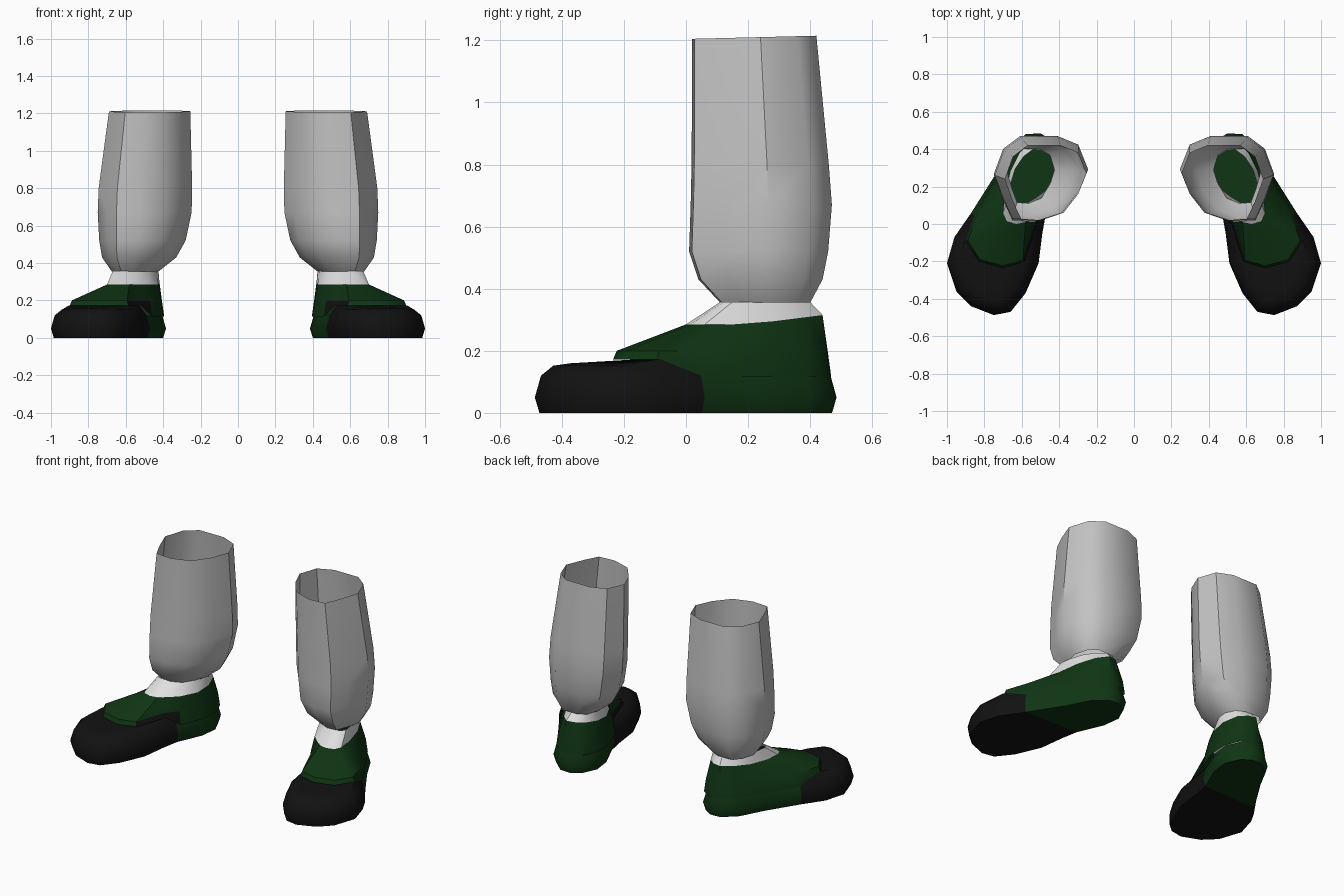
import bpy, bmesh, math
from mathutils import Vector

if "Cube" in bpy.data.objects:
    bpy.data.objects.remove(bpy.data.objects["Cube"])


def material(name, r, g, b):
    m = bpy.data.materials.new(name)
    m.use_nodes = True
    m.diffuse_color = (r, g, b, 1)
    bsdf = m.node_tree.nodes["Principled BSDF"]
    bsdf.inputs["Base Color"].default_value = (r, g, b, 1)
    bsdf.inputs["Roughness"].default_value = 0.9
    return m


GREY = material("trouser grey", 0.54, 0.54, 0.54)
WHITE = material("sock white", 0.74, 0.74, 0.74)
GREEN = material("shoe green", 0.005, 0.036, 0.007)
BLACK = material("shoe black", 0.006, 0.006, 0.006)


def inset(outline, d):
    """Move a clockwise outline inwards by d."""
    out = []
    n = len(outline)
    for i, p in enumerate(outline):
        t = Vector(outline[(i + 1) % n]) - Vector(outline[i - 1])
        t.normalize()
        out.append((p[0] + t.y * d, p[1] - t.x * d))
    return out


def lift(outline, height):
    """Give a flat outline its height, a number or a function of y."""
    return [(x, y, height(y) if callable(height) else height) for x, y in outline]


def fit(outline, x0, x1, y0, y1):
    """Stretch an outline to a bounding box."""
    xs, ys = zip(*outline)
    return [(x0 + (x - min(xs)) / (max(xs) - min(xs)) * (x1 - x0),
             y0 + (y - min(ys)) / (max(ys) - min(ys)) * (y1 - y0)) for x, y in outline]


def loft(name, rings, mats, pick=lambda band, side: 0, caps=(), angle=40):
    """Skin rings; pick gives a material index per face, or None for a hole."""
    bm = bmesh.new()
    vs = [[bm.verts.new(p) for p in ring] for ring in rings]
    n = len(rings[0])
    for b in range(len(rings) - 1):
        for i in range(n):
            j = (i + 1) % n
            k = pick(b, i)
            if k is not None:
                f = bm.faces.new((vs[b][i], vs[b][j], vs[b + 1][j], vs[b + 1][i]))
                f.material_index = k
    for ring, first, last, k in caps:
        f = bm.faces.new([vs[ring][i % n] for i in range(first, last + 1)])
        f.material_index = k
    bmesh.ops.delete(bm, geom=[v for v in bm.verts if not v.link_faces], context="VERTS")
    bmesh.ops.recalc_face_normals(bm, faces=bm.faces)
    me = bpy.data.meshes.new(name)
    bm.to_mesh(me)
    bm.free()
    for m in mats:
        me.materials.append(m)
    ob = bpy.data.objects.new(name, me)
    bpy.context.collection.objects.link(ob)
    bpy.ops.object.select_all(action="DESELECT")
    ob.select_set(True)
    bpy.context.view_layer.objects.active = ob
    bpy.ops.object.shade_smooth_by_angle(angle=math.radians(angle))
    ob.modifiers.new("other leg", "MIRROR").use_mirror_merge = False
    return ob


# Trouser legs: open tubes tapering sharply to the ankle
calf = [(0, .62), (.1, .9), (.32, 1), (.72, 1), (.9, .85), (1, .55),
        (.9, .25), (.8, .02), (.55, 0), (.28, .1), (.1, .35)]
leg_rings = []
for z, *box in [(1.21, .255, .69, .02, .42), (.8, .245, .745, .018, .46),
                (.67, .248, .75, .015, .47), (.52, .28, .742, .01, .458),
                (.43, .33, .727, .04, .44), (.355, .425, .675, .11, .4)]:
    tilt = .025 if z > 1 else 0
    leg_rings.append(lift(fit(calf, *box), lambda y: z + tilt * (y - .22)))
loft("trouser_legs", leg_rings, [GREY])

# Lower shoes: sole, side walls and rounded toe
sole = [(.58, .48), (.67, .4), (.75, .25), (.87, .06), (.96, -.07), (1, -.21),
        (.95, -.36), (.87, -.44), (.75, -.487), (.66, -.47), (.58, -.37),
        (.51, -.21), (.49, -.05), (.47, .06), (.4, .22), (.385, .34),
        (.43, .44), (.5, .485)]
TOE, ARCH = 3, 13  # outline corners where the black toe part starts and ends


def toe_side(i):
    return TOE <= i < ARCH


def rise(z):
    return lambda y: z + (.02 if y > -.1 else 0)


loft("lower_shoes",
     [lift(inset(sole, .015), 0), lift(sole, .05), lift(inset(sole, .02), .12),
      lift(inset(sole, .06), rise(.152)), lift(inset(sole, .12), rise(.16))],
     [GREEN, BLACK],
     lambda band, i: 1 if toe_side(i) else (0 if band < 2 else None),
     caps=[(0, TOE, ARCH, 1), (0, ARCH, len(sole) + TOE, 0), (4, TOE, ARCH, 1)])

# Upper shoes: heel wall and instep flap overhanging the toe, up to the collar
lip = [(.57, .465), (.65, .4), (.735, .25), (.85, .06), (.9, -.09), (.83, -.2),
       (.7, -.235), (.585, -.2), (.52, 0), (.46, .07), (.4, .22), (.395, .34),
       (.43, .43), (.5, .468)]
collar = [(.55, .44), (.61, .38), (.66, .28), (.69, .15), (.7, .06), (.68, .015),
          (.63, 0), (.58, .01), (.53, .05), (.48, .1), (.43, .2), (.42, .3),
          (.45, .39), (.5, .43)]


def collar_height(y):
    return .285 + .03 * max(0, y - .2) / .24


collar_ring = lift(collar, collar_height)
loft("upper_shoes",
     [lift(lip, lambda y: .172 if y < .03 else .115),
      lift(inset(lip, .012), lambda y: .2), collar_ring],
     [GREEN, BLACK],
     lambda band, i: 1 if band == 0 and i in (7, 8) else 0)

# Socks: short band between the collar and the trouser leg
loft("socks", [collar_ring, lift(fit(collar, .425, .67, .11, .4), .357)], [WHITE])
